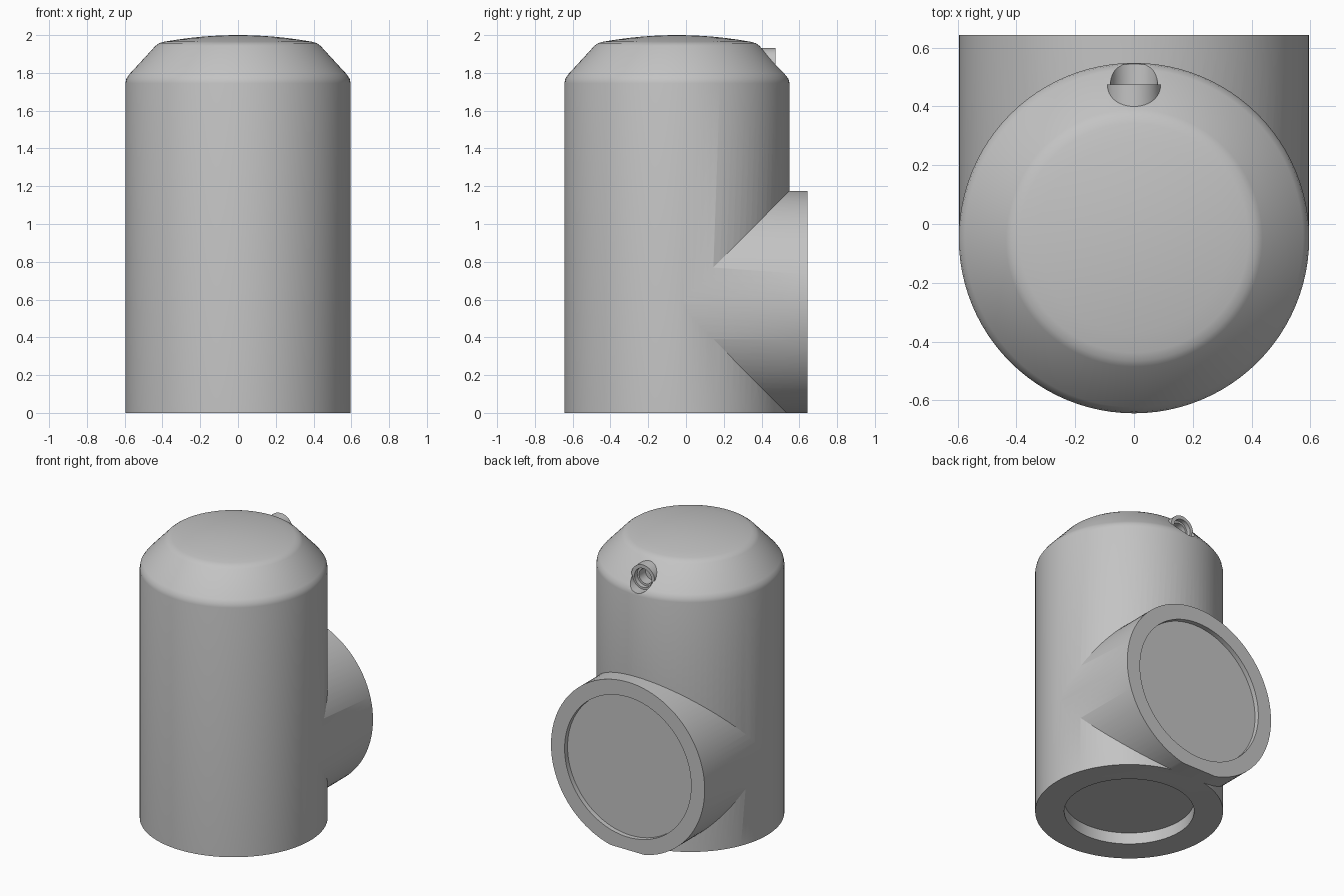
import bpy, bmesh, math
from mathutils import Matrix, Vector

cube = bpy.data.objects.get("Cube")
if cube:
    bpy.data.objects.remove(cube, do_unlink=True)

grey = bpy.data.materials.new("plain_grey")
grey.use_nodes = True
GREY = (0.55, 0.55, 0.55, 1)
grey.diffuse_color = GREY
grey.node_tree.nodes["Principled BSDF"].inputs["Base Color"].default_value = GREY

AXIS_Y = -0.048      # centre line of the upright body
RADIUS = 0.596
BRANCH_Z = 0.58      # centre line of the side branch
NOZZLE_Z = 1.84
NOZZLE_END = 0.475


def add_object(name, bm):
    mesh = bpy.data.meshes.new(name)
    bmesh.ops.recalc_face_normals(bm, faces=bm.faces)
    bm.to_mesh(mesh)
    bm.free()
    mesh.materials.append(grey)
    obj = bpy.data.objects.new(name, mesh)
    bpy.context.collection.objects.link(obj)
    return obj


def lathe(name, profile, steps=96):
    """Revolve (radius, z) points about the body's centre line."""
    bm = bmesh.new()
    verts = [bm.verts.new((r, 0, z)) for r, z in profile]
    edges = [bm.edges.new(pair) for pair in zip(verts, verts[1:])]
    bmesh.ops.spin(bm, geom=verts + edges, cent=(0, 0, 0), axis=(0, 0, 1),
                   angle=math.tau, steps=steps)
    bmesh.ops.remove_doubles(bm, verts=bm.verts, dist=0.0001)
    bmesh.ops.translate(bm, verts=bm.verts, vec=(0, AXIS_Y, 0))
    return add_object(name, bm)


def rod(name, radius, y0, y1, z, sides=96):
    """Cylinder lying along y."""
    bm = bmesh.new()
    place = Matrix.Translation((0, (y0 + y1) / 2, z)) @ Matrix.Rotation(math.pi / 2, 4, "X")
    bmesh.ops.create_cone(bm, cap_ends=True, segments=sides, radius1=radius,
                          radius2=radius, depth=y1 - y0, matrix=place)
    return add_object(name, bm)


def combine(target, tool, operation):
    mod = target.modifiers.new(tool.name, "BOOLEAN")
    mod.operation = operation
    mod.solver = "EXACT"
    mod.object = tool
    bpy.context.view_layer.objects.active = target
    bpy.ops.object.modifier_apply(modifier=mod.name)
    bpy.data.objects.remove(tool, do_unlink=True)


# Upright body with rounded chamfer and shallow dome
dome = [(0.39 * i / 6, 2.0 - 0.035 * (i / 6) ** 2) for i in range(7)]
body = lathe("housing", [(0, -0.1), (RADIUS, -0.1), (RADIUS, 1.745), (0.591, 1.77),
                         (0.575, 1.793), (0.437, 1.943), (0.418, 1.957)] + dome[::-1])

# Side branch, trimmed flush with the floor
combine(body, rod("branch", RADIUS - 0.001, AXIS_Y, 0.643, BRANCH_Z), "UNION")
bm = bmesh.new()
bmesh.ops.create_cube(bm, size=1, matrix=Matrix.Translation((0, 0, -0.5))
                      @ Matrix.Diagonal((3, 3, 1, 1)))
combine(body, add_object("floor_trim", bm), "DIFFERENCE")

# Shallow recesses in the base and in the branch end
combine(body, lathe("base_recess", [(0, -0.1), (0.412, -0.1), (0.412, 0.08), (0, 0.08)]),
        "DIFFERENCE")
combine(body, rod("branch_recess", 0.49, 0.61, 0.8, BRANCH_Z), "DIFFERENCE")

# Nozzle: pocket in the chamfer, boss, and stepped bore
combine(body, rod("nozzle_pocket", 0.08, NOZZLE_END - 0.005, 0.8, NOZZLE_Z, 48), "DIFFERENCE")
combine(body, rod("nozzle_boss", 0.091, 0.3, NOZZLE_END, NOZZLE_Z, 48), "UNION")
combine(body, rod("bore_mouth", 0.066, NOZZLE_END - 0.03, 0.7, NOZZLE_Z, 48), "DIFFERENCE")
combine(body, rod("bore", 0.052, NOZZLE_END - 0.1, 0.7, NOZZLE_Z, 48), "DIFFERENCE")

# Smooth curved walls, crisp edges
bpy.ops.object.select_all(action="DESELECT")
body.select_set(True)
bpy.context.view_layer.objects.active = body
bpy.ops.object.shade_smooth_by_angle(angle=math.radians(25))
